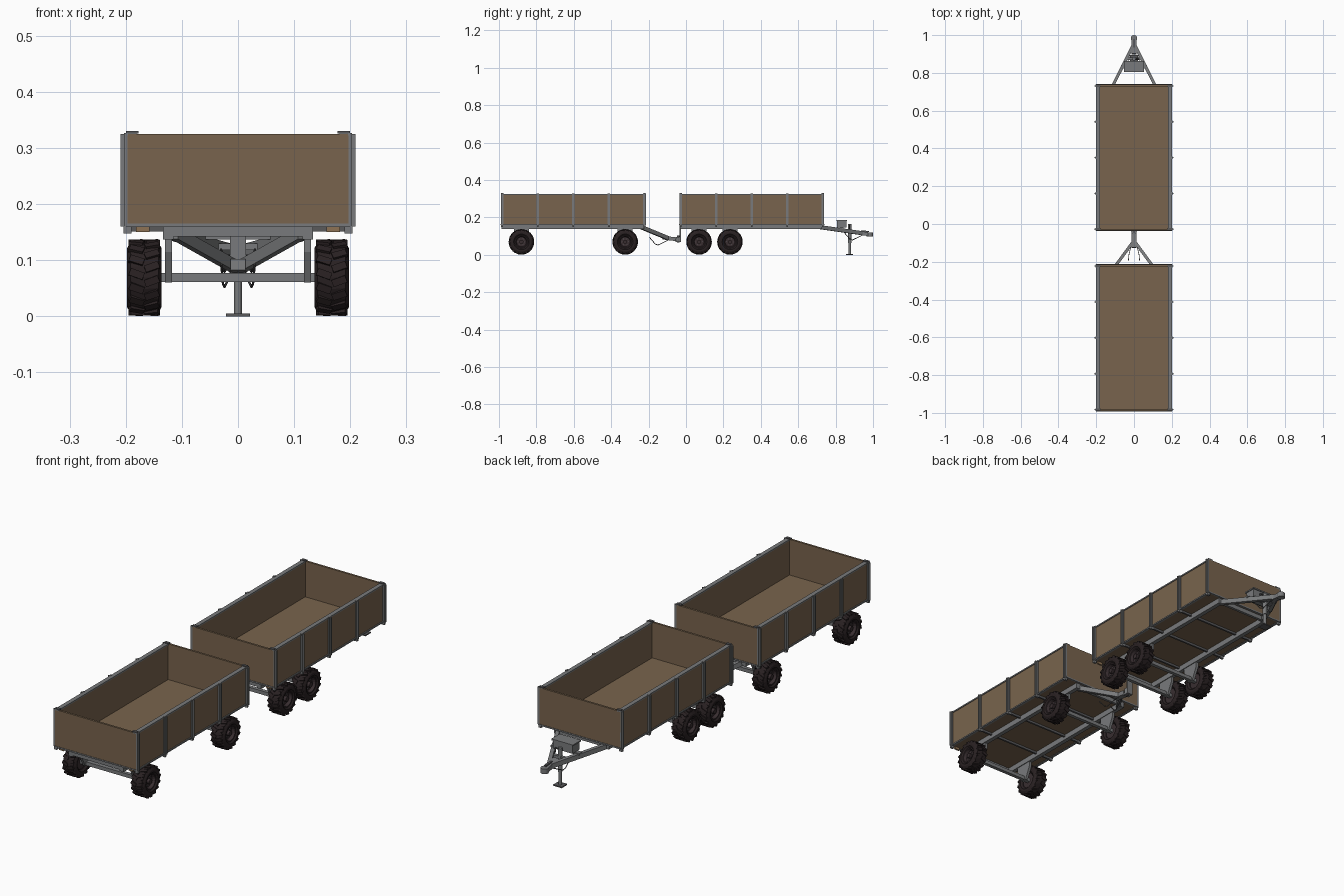
import bpy, bmesh, math
from mathutils import Vector, Matrix

if "Cube" in bpy.data.objects:
    bpy.data.objects.remove(bpy.data.objects["Cube"])

def material(name, rgb):
    m = bpy.data.materials.new(name)
    m.diffuse_color = (*rgb, 1)
    m.use_nodes = True
    m.node_tree.nodes["Principled BSDF"].inputs["Base Color"].default_value = m.diffuse_color
    return m

WOOD = material("brown wood", (0.19, 0.127, 0.075))
STEEL = material("grey steel", (0.19, 0.195, 0.20))
DARK = material("dark steel", (0.10, 0.10, 0.105))
TYRE = material("black rubber", (0.022, 0.015, 0.016))
RIM = material("dark rim", (0.04, 0.027, 0.03))
LAMP = material("tan lamp", (0.27, 0.17, 0.09))

def finish(name, bm, mat):
    bmesh.ops.recalc_face_normals(bm, faces=bm.faces)
    me = bpy.data.meshes.new(name)
    bm.to_mesh(me)
    bm.free()
    me.materials.append(mat)
    ob = bpy.data.objects.new(name, me)
    bpy.context.collection.objects.link(ob)
    return ob

def add_box(bm, x0, x1, y0, y1, z0, z1):
    m = Matrix.Translation(((x0+x1)/2, (y0+y1)/2, (z0+z1)/2)) @ Matrix.Diagonal((x1-x0, y1-y0, z1-z0, 1))
    bmesh.ops.create_cube(bm, size=1, matrix=m)

def boxes(name, mat, *dims):
    bm = bmesh.new()
    for d in dims:
        add_box(bm, *d)
    return finish(name, bm, mat)

def both(d):
    """Box plus its mirror image across x = 0."""
    return [d, (-d[1], -d[0], *d[2:])]

def beam(name, mat, a, b, w, h):
    """Rectangular bar between two points."""
    a, b = Vector(a), Vector(b)
    d = (b - a).normalized()
    side = d.cross(Vector((0, 0, 1)))
    side = side.normalized() if side.length > 1e-4 else Vector((1, 0, 0))
    up = side.cross(d)
    m = Matrix((side*w, d*(b-a).length, up*h)).transposed().to_4x4()
    m.translation = (a + b) / 2
    bm = bmesh.new()
    bmesh.ops.create_cube(bm, size=1, matrix=m)
    return finish(name, bm, mat)

def tube(name, mat, a, b, r, n=12):
    a, b = Vector(a), Vector(b)
    q = (b - a).to_track_quat('Z', 'Y').to_matrix().to_4x4()
    bm = bmesh.new()
    bmesh.ops.create_cone(bm, cap_ends=True, segments=n, radius1=r, radius2=r,
                          depth=(b-a).length, matrix=Matrix.Translation((a+b)/2) @ q)
    return finish(name, bm, mat)

def lathe(name, mat, profile, centre, n=20):
    """Closed (x, radius) profile turned about the x axis."""
    bm = bmesh.new()
    rings = []
    for i in range(n):
        t = 2*math.pi*i/n
        rings.append([bm.verts.new((centre[0]+x, centre[1]+r*math.cos(t), centre[2]+r*math.sin(t)))
                      for x, r in profile])
    k = len(profile)
    for i in range(n):
        p, q = rings[i], rings[(i+1) % n]
        for j in range(k):
            bm.faces.new((p[j], p[(j+1) % k], q[(j+1) % k], q[j]))
    return finish(name, bm, mat)

def wheel(s, y):
    c = (s*0.167, y, 0.069)
    lathe("tyre", TYRE, [(-0.024, 0.034), (-0.031, 0.042), (-0.031, 0.052), (-0.025, 0.063), (0, 0.065),
                         (0.025, 0.063), (0.031, 0.052), (0.031, 0.042), (0.024, 0.034)], c)
    # staggered tread lugs
    bm = bmesh.new()
    n = 16
    for i in range(n):
        for h in (-1, 1):
            tmp = bmesh.ops.create_cube(bm, size=1, matrix=Matrix.Translation(c)
                  @ Matrix.Rotation(2*math.pi*(i + 0.25*h)/n, 4, 'X')
                  @ Matrix.Translation((h*0.0135, 0, 0.0635))
                  @ Matrix.Rotation(h*0.35, 4, 'Z') @ Matrix.Diagonal((0.026, 0.013, 0.0085, 1)))
    finish("tread_lugs", bm, TYRE)
    # dished rim, hub and wheel bolts
    o = s
    lathe("wheel_rim", RIM, [(o*0.025, 0.036), (o*0.025, 0.031), (o*0.012, 0.026), (o*0.012, 0.001),
                             (-o*0.02, 0.001), (-o*0.02, 0.036)], c)
    x = c[0]
    tube("wheel_hub", RIM, (x+o*0.01, y, c[2]), (x+o*0.024, y, c[2]), 0.011)
    for i in range(6):
        t = i*math.pi/3
        p = (y+0.018*math.cos(t), c[2]+0.018*math.sin(t))
        tube("wheel_bolt", DARK, (x+o*0.01, *p), (x+o*0.016, *p), 0.0025, 6)

def trailer(y0, y1, axles, tip):
    # wooden floor and walls
    boxes("cargo_floor", WOOD, (-0.195, 0.195, y0, y1, 0.161, 0.168))
    boxes("side_walls", WOOD, *both((0.183, 0.197, y0, y1, 0.165, 0.322)))
    boxes("end_walls", WOOD, (-0.196, 0.196, y0, y0+0.009, 0.165, 0.325),
          (-0.196, 0.196, y1-0.009, y1, 0.165, 0.325))
    # steel top rails, skirt and stakes
    boxes("top_rails", STEEL, *both((0.181, 0.200, y0, y1, 0.320, 0.326)))
    boxes("bottom_frame", STEEL, *both((0.190, 0.201, y0, y1, 0.159, 0.165)),
          (-0.2, 0.2, y0-0.002, y0+0.006, 0.159, 0.165), (-0.2, 0.2, y1-0.006, y1+0.002, 0.159, 0.165))
    for i in range(5):
        y = y0 + 0.007 + (y1 - y0 - 0.014)*i/4
        boxes("side_stakes", STEEL, *both((0.196, 0.203, y-0.007, y+0.007, 0.16, 0.327)),
              *both((0.203, 0.209, y-0.003, y+0.003, 0.16, 0.325)))
        boxes("stake_pockets", STEEL, *both((0.190, 0.204, y-0.005, y+0.005, 0.148, 0.161)))
        if i in (0, 4):
            boxes("corner_caps", DARK, *both((0.177, 0.20, y-0.006, y+0.006, 0.326, 0.330)))
        if i in (1, 2, 3):
            boxes("floor_cross_member", DARK, (-0.19, 0.19, y-0.004, y+0.004, 0.151, 0.162))
    # chassis
    boxes("chassis_rails", STEEL, *both((0.115, 0.134, y0+0.003, y1-0.01, 0.137, 0.162)))
    boxes("end_cross_members", STEEL, (-0.12, 0.12, y0+0.004, y0+0.014, 0.142, 0.162),
          (-0.12, 0.12, y1-0.024, y1-0.012, 0.142, 0.162))
    boxes("marker_lamps", LAMP, *both((0.158, 0.182, y0+0.004, y0+0.012, 0.150, 0.163)))
    # axles, hangers and wheels
    for y in axles:
        boxes("axle_beam", STEEL, (-0.15, 0.15, y-0.008, y+0.008, 0.061, 0.077))
        bm = bmesh.new()
        for s in (-1, 1):
            pts = [(-0.04, 0.145), (0.04, 0.145), (0.04, 0.115), (0.014, 0.06), (-0.014, 0.06), (-0.04, 0.115)]
            f = bm.faces.new([bm.verts.new((s*0.118, y+a, z)) for a, z in pts])
            g = bmesh.ops.extrude_face_region(bm, geom=[f])
            bmesh.ops.translate(bm, vec=(s*0.012, 0, 0), verts=[v for v in g['geom'] if isinstance(v, bmesh.types.BMVert)])
        finish("axle_hangers", bm, STEEL)
        for s in (-1, 1):
            wheel(s, y)
    # drawbar
    ty, tz, rx = tip
    for s in (-1, 1):
        beam("drawbar_arm", STEEL, (s*(rx+0.012), y1-0.025, 0.148), (s*0.005, ty, tz), 0.016, 0.021)
        # safety chain
        cy = ty - 0.01
        pts = [(s*0.03, cy-0.09, tz+0.005), (s*0.027, cy-0.06, tz-0.03), (s*0.024, cy-0.045, tz-0.036),
               (s*0.018, cy-0.02, tz-0.024), (s*0.008, cy+0.02, tz-0.004)]
        for a, b in zip(pts, pts[1:]):
            tube("safety_chain", DARK, a, b, 0.002, 6)

trailer(-0.99, -0.215, (-0.88, -0.325), (-0.095, 0.088, 0.10))
trailer(-0.035, 0.738, (0.07, 0.235), (0.945, 0.115, 0.11))

# rear coupler reaching under the leading trailer
beam("rear_coupler_neck", STEEL, (0, -0.125, 0.092), (0, -0.055, 0.083), 0.026, 0.02)
tube("rear_coupler_socket", STEEL, (0, -0.042, 0.074), (0, -0.042, 0.096), 0.015)
boxes("hitch_drop_plate", STEEL, (-0.014, 0.014, -0.034, -0.026, 0.07, 0.16),
      (-0.014, 0.014, -0.055, -0.026, 0.068, 0.076))
tube("hitch_pin", DARK, (0, -0.042, 0.066), (0, -0.042, 0.102), 0.006)

# front coupler
beam("front_coupler_neck", STEEL, (0, 0.90, 0.121), (0, 0.975, 0.110), 0.026, 0.02)
tube("front_coupler_socket", STEEL, (0, 0.983, 0.098), (0, 0.983, 0.120), 0.017)
beam("coupler_lever", DARK, (0, 0.935, 0.128), (0, 0.978, 0.124), 0.008, 0.006)

# toolbox on the drawbar
boxes("toolbox", STEEL, (-0.048, 0.048, 0.808, 0.858, 0.145, 0.180))
boxes("toolbox_lid", STEEL, (-0.052, 0.052, 0.804, 0.862, 0.180, 0.186))
boxes("toolbox_bracket", STEEL, (-0.07, 0.07, 0.822, 0.842, 0.137, 0.146))

# jack stand
boxes("jack_bracket", STEEL, (-0.035, 0.035, 0.868, 0.882, 0.118, 0.130))
tube("jack_sleeve", STEEL, (0, 0.875, 0.062), (0, 0.875, 0.165), 0.0095)
tube("jack_leg", STEEL, (0, 0.875, 0.004), (0, 0.875, 0.07), 0.007)
boxes("jack_foot", DARK, (-0.021, 0.021, 0.856, 0.894, 0.0, 0.005))
tube("jack_crank", DARK, (0, 0.875, 0.158), (0.025, 0.875, 0.158), 0.003, 8)
tube("jack_crank_grip", DARK, (0.025, 0.875, 0.158), (0.025, 0.875, 0.138), 0.003, 8)
